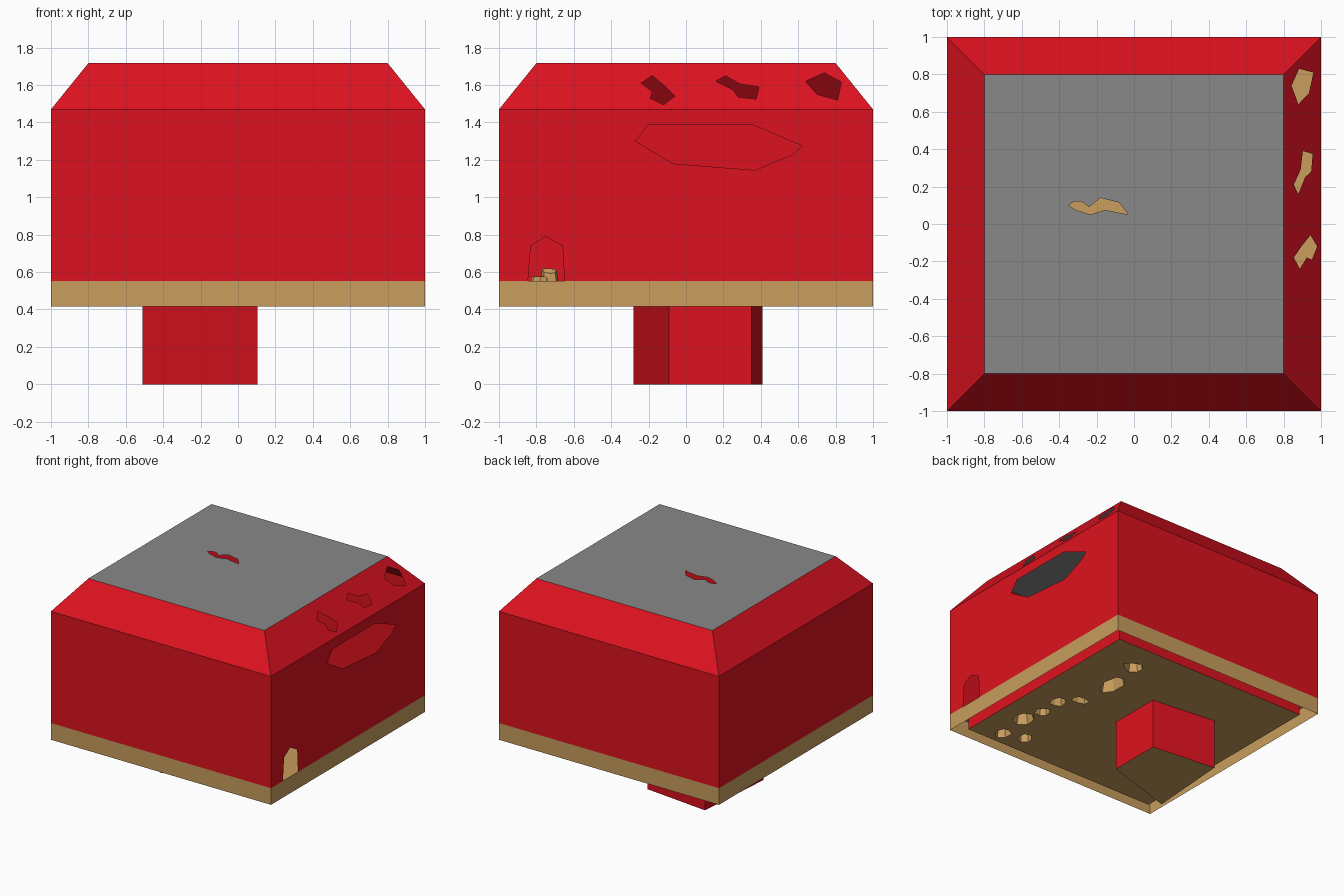
import bpy, bmesh, math, random
from mathutils import Vector

if "Cube" in bpy.data.objects:
    bpy.data.objects.remove(bpy.data.objects["Cube"])

random.seed(4)


def material(name, rgb):
    m = bpy.data.materials.new(name)
    m.diffuse_color = (*rgb, 1)
    m.use_nodes = True
    m.node_tree.nodes["Principled BSDF"].inputs["Base Color"].default_value = m.diffuse_color
    return m


RED = material("red", (0.72, 0.006, 0.014))
TAN = material("tan", (0.58, 0.34, 0.11))
GREY = material("grey", (0.25, 0.25, 0.25))


def panel(bm, outline, holes=()):
    """Fill a flat outline, leaving the hole loops open."""
    edges = []
    for loop in (outline, *holes):
        vs = [bm.verts.new(p) for p in loop]
        edges += [bm.edges.new((vs[i - 1], vs[i])) for i in range(len(vs))]
    bmesh.ops.triangle_fill(bm, use_beauty=True, edges=edges)


def band(bm, low, high):
    """Side faces joining two loops of equal length."""
    a = [bm.verts.new(p) for p in low]
    b = [bm.verts.new(p) for p in high]
    for i in range(len(a)):
        bm.faces.new((a[i - 1], a[i], b[i], b[i - 1]))


def finish(bm, name, mat):
    bmesh.ops.remove_doubles(bm, verts=bm.verts, dist=0.0005)
    bmesh.ops.recalc_face_normals(bm, faces=bm.faces)
    me = bpy.data.meshes.new(name)
    bm.to_mesh(me)
    bm.free()
    me.materials.append(mat)
    ob = bpy.data.objects.new(name, me)
    bpy.context.collection.objects.link(ob)
    return ob


def square(r, z):
    return [(-r, -r, z), (r, -r, z), (r, r, z), (-r, r, z)]


BOTTOM, LEDGE, EAVE, TOP, INNER = 0.415, 0.552, 1.47, 1.717, 0.8

# Red shell: right wall with a doorway notch and a big broken window
bm = bmesh.new()
door = [(-.845, LEDGE), (-.83, .74), (-.75, .79), (-.66, .74), (-.65, LEDGE)]
window = [(-.27, 1.30), (-.2, 1.39), (.35, 1.39), (.62, 1.275), (.57, 1.23),
          (.37, 1.145), (-.07, 1.18)]
wall = [(-1, LEDGE)] + door + [(1, LEDGE), (1, EAVE), (-1, EAVE)]
panel(bm, [(1, y, z) for y, z in wall], [[(1, y, z) for y, z in window]])

# Right slope with three broken holes
slope_holes = [
    [(-.24, 1.61), (-.18, 1.65), (-.12, 1.60), (-.06, 1.54), (-.12, 1.495),
     (-.19, 1.53), (-.18, 1.565)],
    [(.16, 1.62), (.21, 1.65), (.29, 1.605), (.39, 1.59), (.375, 1.525),
     (.28, 1.535), (.25, 1.575)],
    [(.64, 1.62), (.74, 1.665), (.83, 1.615), (.81, 1.52), (.7, 1.55)],
]


def on_slope(y, z):
    return (1 - (1 - INNER) * (z - EAVE) / (TOP - EAVE), y, z)


panel(bm, [(1, -1, EAVE), (1, 1, EAVE), (INNER, INNER, TOP), (INNER, -INNER, TOP)],
      [[on_slope(y, z) for y, z in h] for h in slope_holes])

# Three plain walls and slopes
for r0, z0, r1, z1 in ((1, LEDGE, 1, EAVE), (1, EAVE, INNER, TOP)):
    a, b = square(r0, z0), square(r1, z1)
    for i, j in ((0, 1), (2, 3), (3, 0)):
        bm.faces.new([bm.verts.new(p) for p in (a[i], a[j], b[j], b[i])])
finish(bm, "shell_walls", RED)

# Grey roof with one crack
bm = bmesh.new()
crack = [(-.35, .10), (-.32, .12), (-.28, .12), (-.24, .09), (-.18, .14),
         (-.08, .115), (-.03, .05), (-.155, .075), (-.235, .05), (-.31, .075)]
panel(bm, square(INNER, TOP), [[(x, y, TOP) for x, y in crack]])
finish(bm, "roof", GREY)

# Tan border around the foot, with the floor it carries
bm = bmesh.new()
band(bm, square(1, BOTTOM), square(1, LEDGE))
panel(bm, square(1, LEDGE))
finish(bm, "floor_border", TAN)

# Red skirt under the floor
bm = bmesh.new()
band(bm, square(.9, BOTTOM), square(.9, LEDGE))
finish(bm, "under_skirt", RED)

# Underside plate with hollow rubble mounds pushed up through it: x, y, rx, ry, top
mounds = [(.66, -.78, .06, .08, .58), (.48, -.73, .06, .06, .62),
          (.68, -.51, .08, .09, .58), (.63, -.33, .06, .06, .56),
          (.64, -.14, .06, .07, .58), (.53, -.01, .07, .05, .60),
          (.49, .32, .08, .15, .60), (.54, .63, .09, .07, .62)]
plate, rubble, rims = bmesh.new(), bmesh.new(), []
for x, y, rx, ry, top in mounds:
    rim, cap = [], []
    for k in range(7):
        a, s = math.tau * k / 7, random.uniform(.8, 1.15)
        dx, dy = rx * s * math.cos(a), ry * s * math.sin(a)
        rim.append((x + dx, y + dy, BOTTOM))
        cap.append((x + dx * .6, y + dy * .6, top - random.uniform(0, .03)))
    rims.append(rim)
    band(rubble, rim, cap)
    peak = Vector((x, y, top))
    for k in range(7):
        rubble.faces.new([rubble.verts.new(p) for p in (cap[k - 1], cap[k], peak)])
panel(plate, square(.9, BOTTOM), rims)
finish(plate, "underside_plate", TAN)
finish(rubble, "rubble_mounds", TAN)

# Four-sided skewed post below, with a tan sole
foot = [(.105, .35), (-.46, .41), (-.51, -.28), (.105, -.09)]
bm = bmesh.new()
band(bm, [(x, y, 0) for x, y in foot], [(x, y, BOTTOM) for x, y in foot])
finish(bm, "post", RED)
bm = bmesh.new()
panel(bm, [(x, y, 0) for x, y in foot])
finish(bm, "post_sole", TAN)
